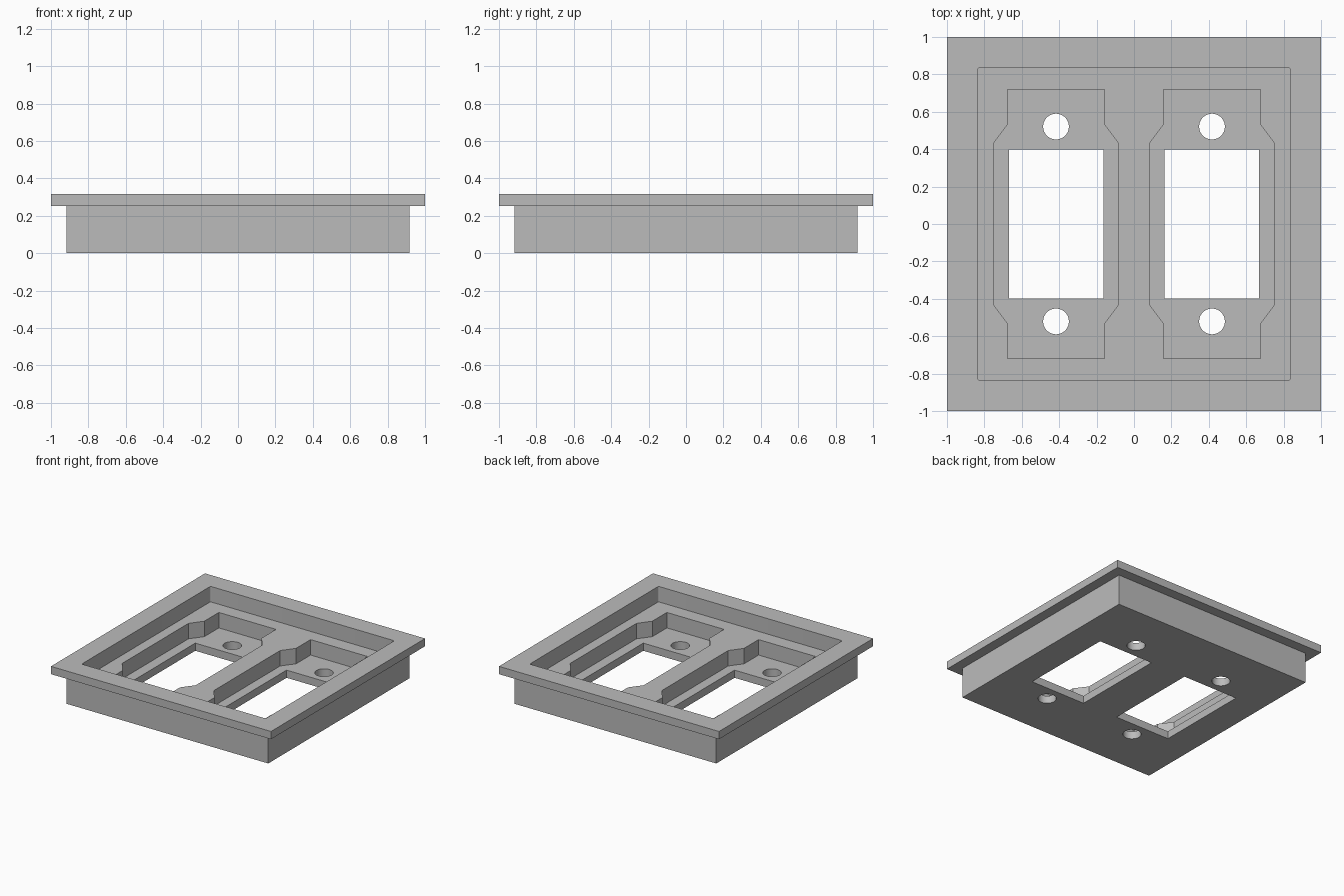
import bpy, bmesh, math

cube = bpy.data.objects.get("Cube")
if cube:
    bpy.data.objects.remove(cube, do_unlink=True)

TOP, RIM_BASE, RECESS_FLOOR, POCKET_FLOOR = 0.317, 0.253, 0.19, 0.063
THROUGH = (-0.1, 0.5)

grey = bpy.data.materials.new("plain grey")
grey.use_nodes = True
grey.diffuse_color = (0.5, 0.5, 0.5, 1)
grey.node_tree.nodes["Principled BSDF"].inputs["Base Color"].default_value = (0.5, 0.5, 0.5, 1)


def prism(name, outline, z0, z1):
    """Extrude a flat outline between two heights."""
    bm = bmesh.new()
    face = bm.faces.new([bm.verts.new((x, y, z0)) for x, y in outline])
    ext = bmesh.ops.extrude_face_region(bm, geom=[face])["geom"]
    verts = [v for v in ext if isinstance(v, bmesh.types.BMVert)]
    bmesh.ops.translate(bm, verts=verts, vec=(0, 0, z1 - z0))
    bmesh.ops.recalc_face_normals(bm, faces=bm.faces)
    mesh = bpy.data.meshes.new(name)
    bm.to_mesh(mesh)
    bm.free()
    mesh.materials.append(grey)
    obj = bpy.data.objects.new(name, mesh)
    bpy.context.collection.objects.link(obj)
    return obj


def rect(hx, hy, cx=0):
    return [(cx - hx, -hy), (cx + hx, -hy), (cx + hx, hy), (cx - hx, hy)]


def circle(cx, cy, r, n=32):
    return [(cx + r * math.cos(math.tau * i / n), cy + r * math.sin(math.tau * i / n)) for i in range(n)]


def rounded_square(h, r, steps=4):
    pts = []
    for q, (sx, sy) in enumerate([(1, 1), (-1, 1), (-1, -1), (1, -1)]):
        for i in range(steps + 1):
            a = math.pi / 2 * (q + i / steps)
            pts.append((sx * (h - r) + r * math.cos(a), sy * (h - r) + r * math.sin(a)))
    return pts


def pocket_outline(cx):
    """Wide middle, tapering to narrower ends."""
    quarter = [(0.335, 0.43), (0.26, 0.53), (0.26, 0.718)]
    right = [(x, -y) for x, y in reversed(quarter)] + quarter
    left = [(-x, -y) for x, y in right]
    return [(cx + x, y) for x, y in right + left]


def combine(target, tool, operation):
    tool.hide_render = True
    mod = target.modifiers.new(tool.name, "BOOLEAN")
    mod.operation, mod.solver, mod.object = operation, "EXACT", tool
    bpy.context.view_layer.objects.active = target
    bpy.ops.object.modifier_apply(modifier=mod.name)
    bpy.data.objects.remove(tool, do_unlink=True)


# Box body with an overhanging rim
plate = prism("double_mounting_plate", rect(1, 1), RIM_BASE, TOP)
combine(plate, prism("box_body", rect(0.917, 0.917), 0, 0.29), "UNION")

# Shared recess
combine(plate, prism("recess_cutter", rounded_square(0.836, 0.012), RECESS_FLOOR, 0.5), "DIFFERENCE")

# Two pockets, each with a window and two screw holes
for side in (-1, 1):
    cx = side * 0.417
    combine(plate, prism("pocket_cutter", pocket_outline(cx), POCKET_FLOOR, 0.4), "DIFFERENCE")
    combine(plate, prism("window_cutter", rect(0.252, 0.398, side * 0.415), *THROUGH), "DIFFERENCE")
    for end in (-1, 1):
        combine(plate, prism("screw_hole_cutter", circle(cx, end * 0.521, 0.069), *THROUGH), "DIFFERENCE")

# Smooth the hole walls only
bpy.ops.object.select_all(action="DESELECT")
plate.select_set(True)
bpy.context.view_layer.objects.active = plate
bpy.ops.object.shade_smooth_by_angle(angle=math.radians(30))
